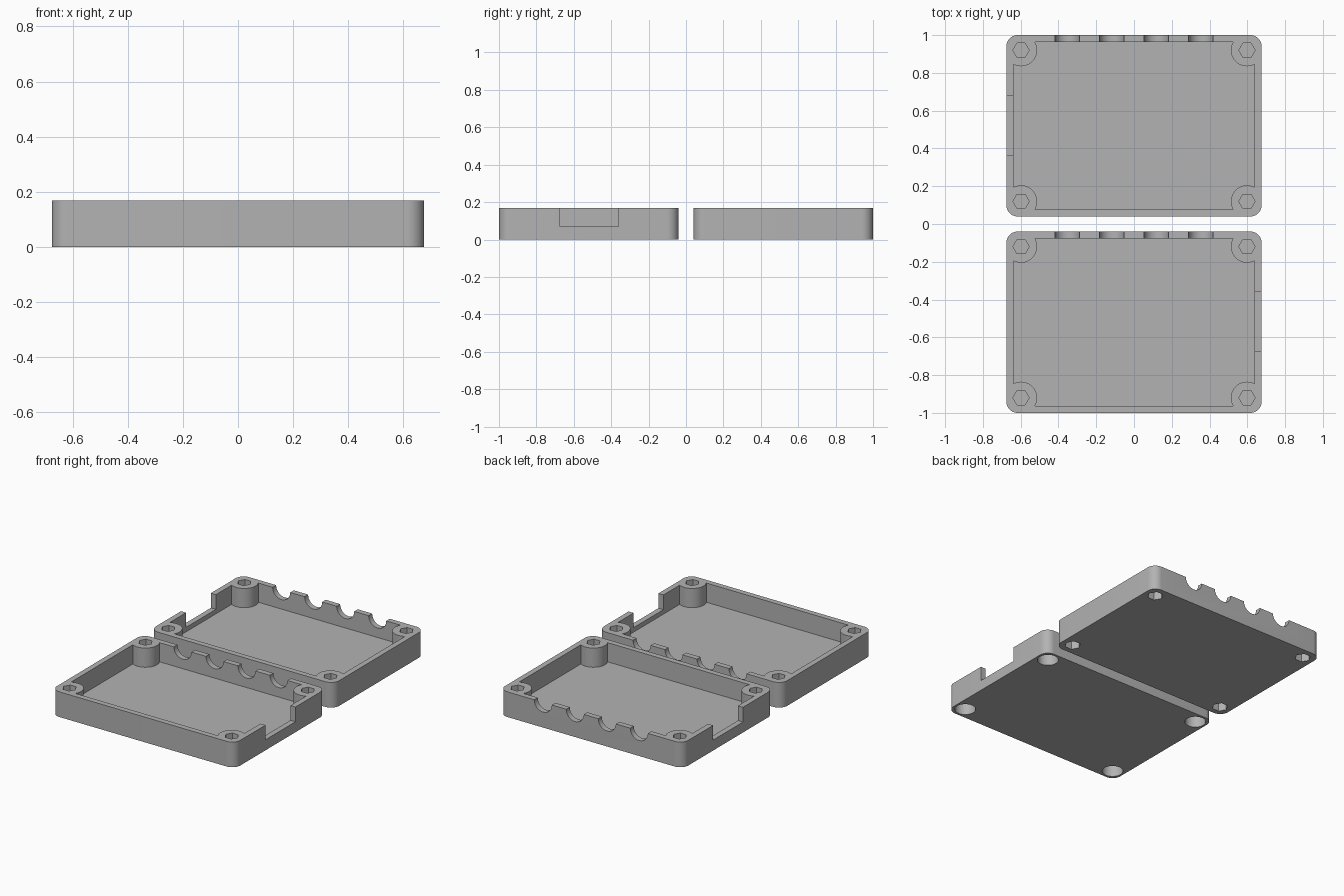
import bpy
import bmesh
from math import pi, radians
from mathutils import Matrix, Vector

cube = bpy.data.objects.get("Cube")
if cube:
    bpy.data.objects.remove(cube, do_unlink=True)

HALF_X, HALF_Y, HEIGHT = 0.676, 0.48, 0.168
WALL, FLOOR, CORNER = 0.037, 0.04, 0.06
POST_X, POST_Y, POST_R = 0.598, 0.4, 0.085

grey = bpy.data.materials.new("plastic_grey")
grey.use_nodes = True
colour = (0.45, 0.45, 0.45, 1)
grey.diffuse_color = colour
grey.node_tree.nodes["Principled BSDF"].inputs["Base Color"].default_value = colour


def to_object(bm, name):
    bmesh.ops.recalc_face_normals(bm, faces=bm.faces)
    mesh = bpy.data.meshes.new(name)
    bm.to_mesh(mesh)
    bm.free()
    obj = bpy.data.objects.new(name, mesh)
    bpy.context.collection.objects.link(obj)
    return obj


def box(name, low, high, corner=0):
    low, high = Vector(low), Vector(high)
    bm = bmesh.new()
    bmesh.ops.create_cube(bm, size=1)
    bmesh.ops.scale(bm, vec=high - low, verts=bm.verts)
    bmesh.ops.translate(bm, vec=(low + high) / 2, verts=bm.verts)
    if corner:
        upright = [e for e in bm.edges
                   if abs(e.verts[0].co.z - e.verts[1].co.z) > 0.01]
        bmesh.ops.bevel(bm, geom=upright, offset=corner, segments=10,
                        profile=0.5, affect='EDGES')
    return to_object(bm, name)


def rods(name, places, radius, length, sides, turn):
    """Equal prisms centred on each place, in one mesh."""
    bm = bmesh.new()
    for place in places:
        bmesh.ops.create_cone(bm, cap_ends=True, segments=sides,
                              radius1=radius, radius2=radius, depth=length,
                              matrix=Matrix.Translation(place) @ turn)
    return to_object(bm, name)


def subtract(target, cutter):
    mod = target.modifiers.new("cut", 'BOOLEAN')
    mod.operation = 'DIFFERENCE'
    mod.solver = 'EXACT'
    mod.object = cutter
    bpy.context.view_layer.objects.active = target
    bpy.ops.object.modifier_apply(modifier=mod.name)
    bpy.data.objects.remove(cutter, do_unlink=True)


def upright_rods(name, radius, low, high, sides):
    places = [(x, y, (low + high) / 2)
              for x in (-POST_X, POST_X) for y in (-POST_Y, POST_Y)]
    return rods(name, places, radius, high - low, sides, Matrix.Rotation(pi / 2, 4, 'Z'))


def tray(name, centre_y, notch_side, pocket_radius, pocket_sides):
    body = box(name, (-HALF_X, -HALF_Y, 0), (HALF_X, HALF_Y, HEIGHT), CORNER)

    # Cavity, leaving the four corner posts standing
    cx, cy = HALF_X - WALL, HALF_Y - WALL
    cavity = box("cavity", (-cx, -cy, FLOOR), (cx, cy, 0.3))
    subtract(cavity, upright_rods("posts", POST_R, -0.1, 0.5, 48))
    subtract(body, cavity)

    # Screw holes from above, wider fastener pockets from below
    subtract(body, upright_rods("screw_holes", 0.043, 0.1, 0.3, 6))
    subtract(body, upright_rods("pockets", pocket_radius, -0.1, 0.09, pocket_sides))

    # Half-round cable grooves in the back wall
    places = [(x, HALF_Y - WALL / 2, HEIGHT) for x in (-0.354, -0.118, 0.118, 0.354)]
    subtract(body, rods("grooves", places, 0.065, 0.07, 32, Matrix.Rotation(pi / 2, 4, 'X')))

    # Connector notch in one side wall
    xs = sorted((notch_side * (HALF_X - WALL - 0.02), notch_side * (HALF_X + 0.1)))
    subtract(body, box("notch", (xs[0], -0.155, 0.07), (xs[1], 0.16, 0.3)))

    body.location.y = centre_y
    body.data.materials.clear()
    body.data.materials.append(grey)
    bpy.ops.object.select_all(action='DESELECT')
    body.select_set(True)
    bpy.context.view_layer.objects.active = body
    bpy.ops.object.shade_smooth_by_angle(angle=radians(30))


tray("front_case_half", -0.52, 1, 0.065, 32)
tray("back_case_half", 0.52, -1, 0.05, 6)
